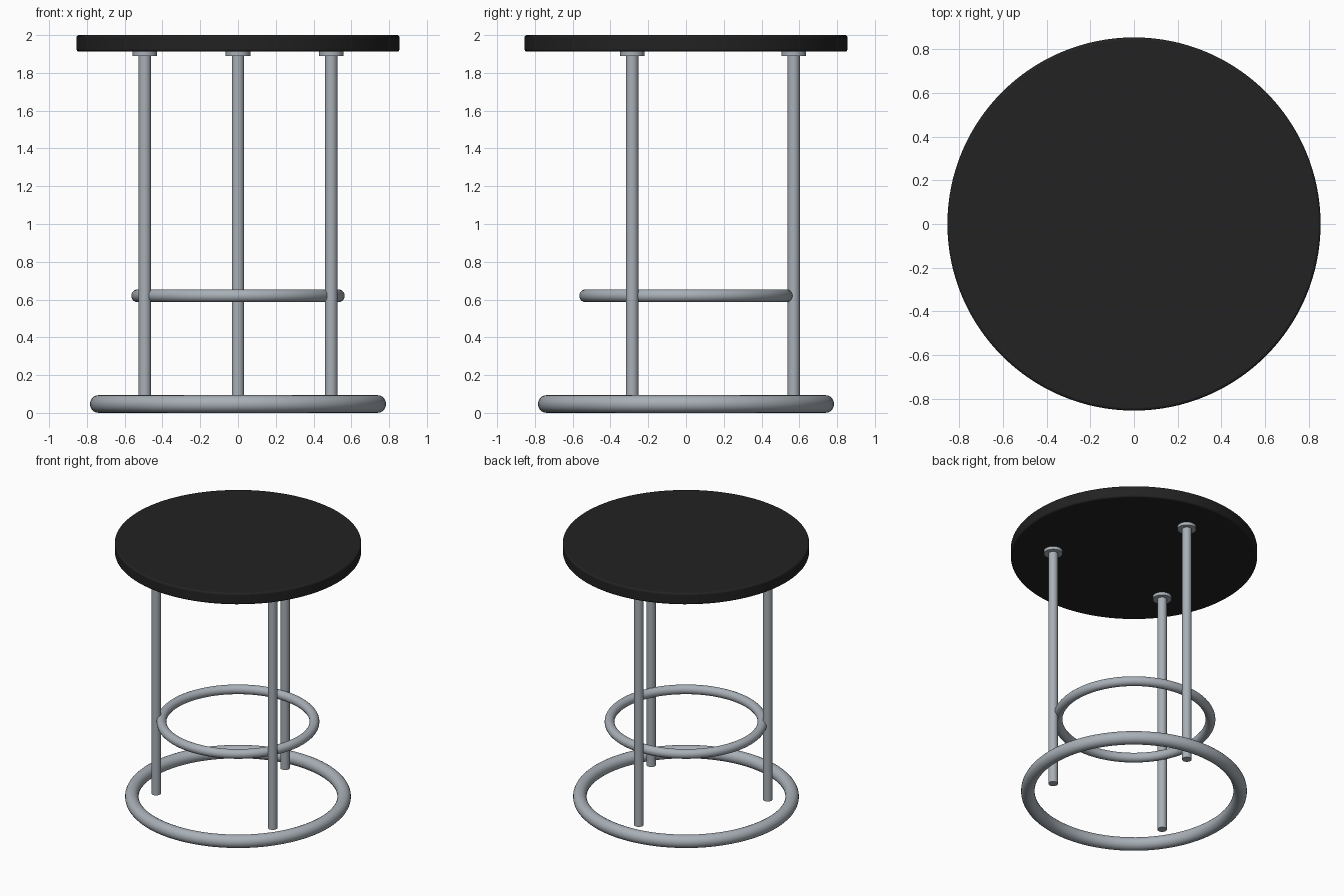
import bpy
from math import cos, sin, radians

cube = bpy.data.objects.get("Cube")
if cube:
    bpy.data.objects.remove(cube, do_unlink=True)


def material(name, color, roughness, metallic=0.0):
    mat = bpy.data.materials.new(name)
    mat.use_nodes = True
    mat.diffuse_color = (*color, 1)
    shader = mat.node_tree.nodes["Principled BSDF"]
    shader.inputs["Base Color"].default_value = (*color, 1)
    shader.inputs["Roughness"].default_value = roughness
    shader.inputs["Metallic"].default_value = metallic
    return mat


def finish(name, mat):
    obj = bpy.context.object
    obj.name = name
    obj.data.materials.append(mat)
    bpy.ops.object.shade_smooth_by_angle(angle=radians(35))
    return obj


def cylinder(name, mat, radius, bottom, top, x=0, y=0, sides=32):
    bpy.ops.mesh.primitive_cylinder_add(
        vertices=sides, radius=radius, depth=top - bottom,
        location=(x, y, (bottom + top) / 2))
    return finish(name, mat)


def ring(name, mat, radius, tube, z):
    bpy.ops.mesh.primitive_torus_add(
        major_segments=96, minor_segments=20,
        major_radius=radius, minor_radius=tube, location=(0, 0, z))
    return finish(name, mat)


black = material("black seat", (0.016, 0.016, 0.016), 0.6)
steel = material("grey steel", (0.39, 0.43, 0.47), 0.4)

# Round seat with a softened rim
seat = cylinder("seat", black, 0.855, 1.913, 2.0, sides=128)
bevel = seat.modifiers.new("soft rim", "BEVEL")
bevel.width = 0.012
bevel.segments = 3
bevel.limit_method = "ANGLE"

# Three legs, each with a mounting flange under the seat
for side, angle in (("back", 90), ("right", 210), ("left", 330)):
    x, y = 0.57 * cos(radians(angle)), 0.57 * sin(radians(angle))
    cylinder(side + "_leg", steel, 0.033, 0.047, 1.9, x, y)
    cylinder(side + "_flange", steel, 0.065, 1.89, 1.915, x, y)

# Foot rest ring and floor ring
ring("foot_rest_ring", steel, 0.531, 0.034, 0.62)
ring("base_ring", steel, 0.737, 0.047, 0.047)
